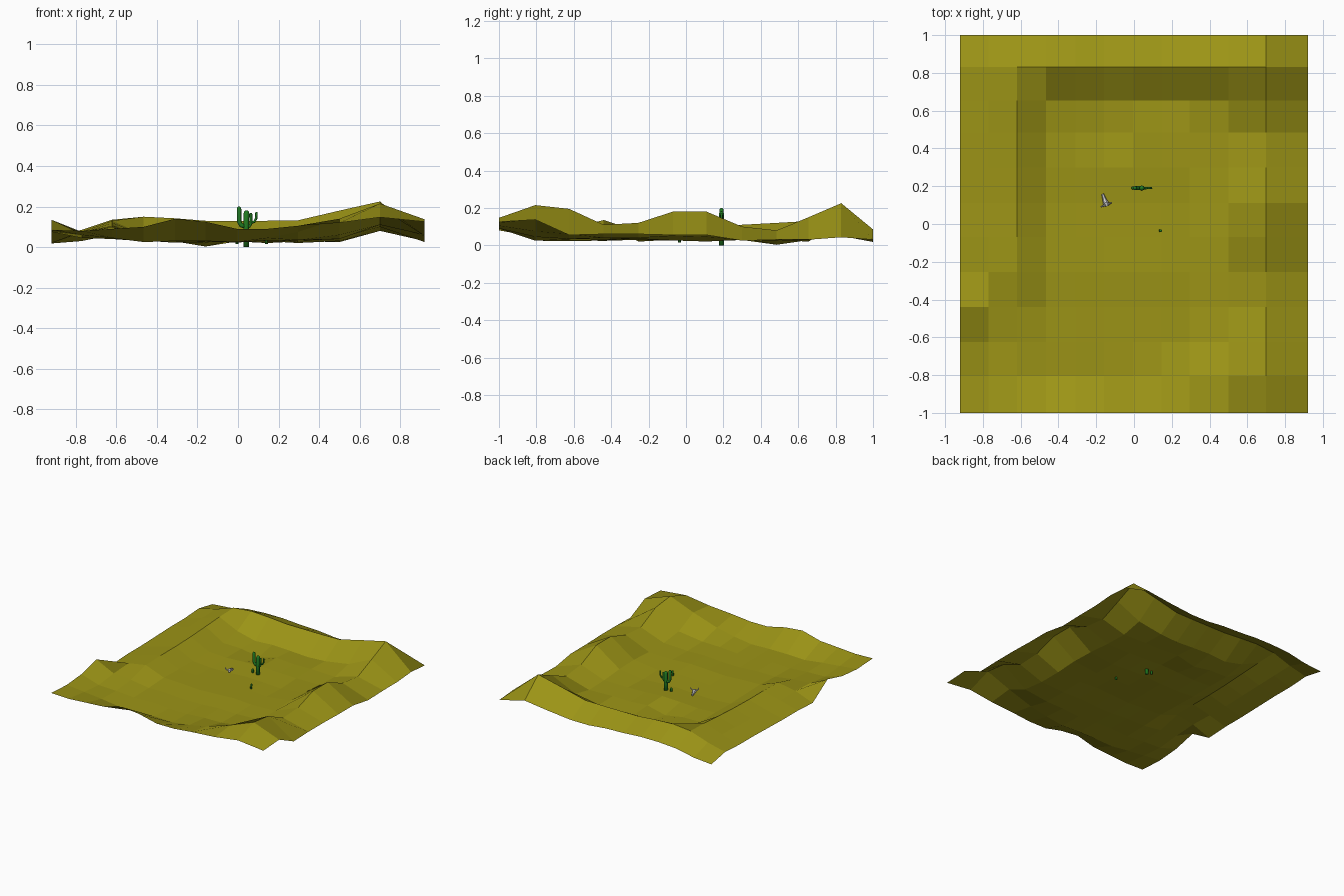
import bpy, bmesh, math
from mathutils import Vector

if "Cube" in bpy.data.objects:
    bpy.data.objects.remove(bpy.data.objects["Cube"])


def material(name, rgb):
    m = bpy.data.materials.new(name)
    m.diffuse_color = (*rgb, 1)
    m.use_nodes = True
    m.node_tree.nodes["Principled BSDF"].inputs["Base Color"].default_value = m.diffuse_color
    return m


sand = material("sand", (0.33, 0.295, 0.008))
green = material("cactus_green", (0.015, 0.2, 0.015))


def finish(name, bm, mat=None, smooth=False):
    bmesh.ops.recalc_face_normals(bm, faces=bm.faces)
    me = bpy.data.meshes.new(name)
    bm.to_mesh(me)
    bm.free()
    for p in me.polygons:
        p.use_smooth = smooth
    ob = bpy.data.objects.new(name, me)
    bpy.context.collection.objects.link(ob)
    if mat:
        me.materials.append(mat)
    return ob


def tube(bm, pts, radii, sides=8):
    """Capped tube through points with a radius at each point."""
    pts = [Vector(p) for p in pts]
    rings = []
    for i, (p, r) in enumerate(zip(pts, radii)):
        d = (pts[min(i + 1, len(pts) - 1)] - pts[max(i - 1, 0)]).normalized()
        side = Vector((0, 1, 0)) if abs(d.y) < 0.8 else Vector((0, 0, 1))
        a = d.cross(side).normalized()
        b = d.cross(a)
        rings.append([bm.verts.new(p + r * (math.cos(t) * a + math.sin(t) * b))
                      for t in (2 * math.pi * k / sides for k in range(sides))])
    for r0, r1 in zip(rings, rings[1:]):
        for k in range(sides):
            n = (k + 1) % sides
            bm.faces.new((r0[k], r0[n], r1[n], r1[k]))
    bm.faces.new(rings[0])
    bm.faces.new(rings[-1])


# Dune basin: grid lines, then rim profiles around a gently rippled floor
X = [-.92, -.77, -.62, -.465, -.31, -.16, -.005, .145, .295, .5, .7, .92]
Y = [-1, -.805, -.625, -.44, -.255, -.07, .11, .3, .485, .655, .83, 1]
front_rows = {
    0: [.085, .08, .09, .10, .14, .125, .09, .09, .105, .12, .147, .125],
    1: [.075, .06, .045, .025, .03, .03, .025, .045, .075, .14, .215, .137]}
back_rows = {
    10: [.05, .085, .135, .15, .142, .13, .13, .13, .132, .18, .225, .043],
    11: [.018, .03, .06, .07, .07, .06, .055, .04, .04, .06, .085, .03]}
side_columns = {
    0: [.09, .135, .02, .03, .03, .035, .04, .04],
    1: [.045, .065, .075, .07, .065, .07, .075, .08],
    2: [.04, .055, .10, .105, .105, .11, .12, .13],
    9: [.06, .04, .04, .05, .045, .03, .025, .06],
    10: [.195, .11, .12, .18, .18, .10, .08, .15],
    11: [.055, .06, .06, .055, .055, .025, .03, .03]}
rows = {**front_rows, **back_rows}


def height(i, j):
    if j in rows:
        return rows[j][i]
    if i in side_columns:
        return side_columns[i][j - 2]
    if (i, j) == (5, 8):
        return .003
    corner = .04 if i == 3 and j == 9 else 0
    return .032 + corner + .007 * math.sin(1.7 * i + .6 * j) + .005 * math.sin(1.9 * j)


bm = bmesh.new()
grid = [[bm.verts.new((x, y, height(i, j))) for i, x in enumerate(X)]
        for j, y in enumerate(Y)]
for r0, r1 in zip(grid, grid[1:]):
    for i in range(len(X) - 1):
        bm.faces.new((r0[i], r0[i + 1], r1[i + 1], r1[i]))
finish("desert_ground", bm, sand)


# Cactus: trunk, arms that curve upward, and small sprouts
def stem(name, pts, r):
    pts = [Vector(p) for p in pts]
    up = (pts[-1] - pts[-2]).normalized()
    tip = [pts[-1] + up * r * .6, pts[-1] + up * r * .95]
    bm = bmesh.new()
    tube(bm, pts + tip, [r] * len(pts) + [r * .75, r * .25])
    finish(name, bm, green, True)


cy = .19
stem("cactus_trunk", [(.04, cy, 0), (.04, cy, .09), (.042, cy, .168)], .014)
stem("cactus_left_arm", [(.04, cy, .1), (.015, cy, .108), (.006, cy, .125),
                         (.005, cy, .19)], .011)
stem("cactus_right_arm", [(.04, cy, .098), (.056, cy, .102), (.064, cy, .115),
                          (.064, cy, .162)], .007)
stem("cactus_outer_arm", [(.062, cy, .12), (.08, cy, .125), (.089, cy, .14),
                          (.091, cy, .168)], .006)
stem("cactus_sprout", [(-.005, cy, .015), (-.006, cy, .06)], .008)
stem("lone_sprout", [(.14, -.035, .015), (.138, -.035, .045), (.142, -.036, .068)], .007)

# Animal skull: tapered head with two upswept horns
bm = bmesh.new()
tube(bm, [(-.142, .095, .046), (-.15, .112, .046), (-.157, .132, .041), (-.166, .158, .036)],
     [.010, .015, .010, .007], 6)
finish("skull_head", bm)
for side, name in ((-1, "left"), (1, "right")):
    base, out = Vector((-.147, .102, .05)), Vector((.93, .37, 0)) * side
    bm = bmesh.new()
    tube(bm, [base, base + out * .018, base + out * .029 + Vector((0, 0, .012)),
              base + out * .031 + Vector((0, 0, .024))], [.006, .005, .004, .001], 6)
    finish("skull_horn_" + name, bm)
